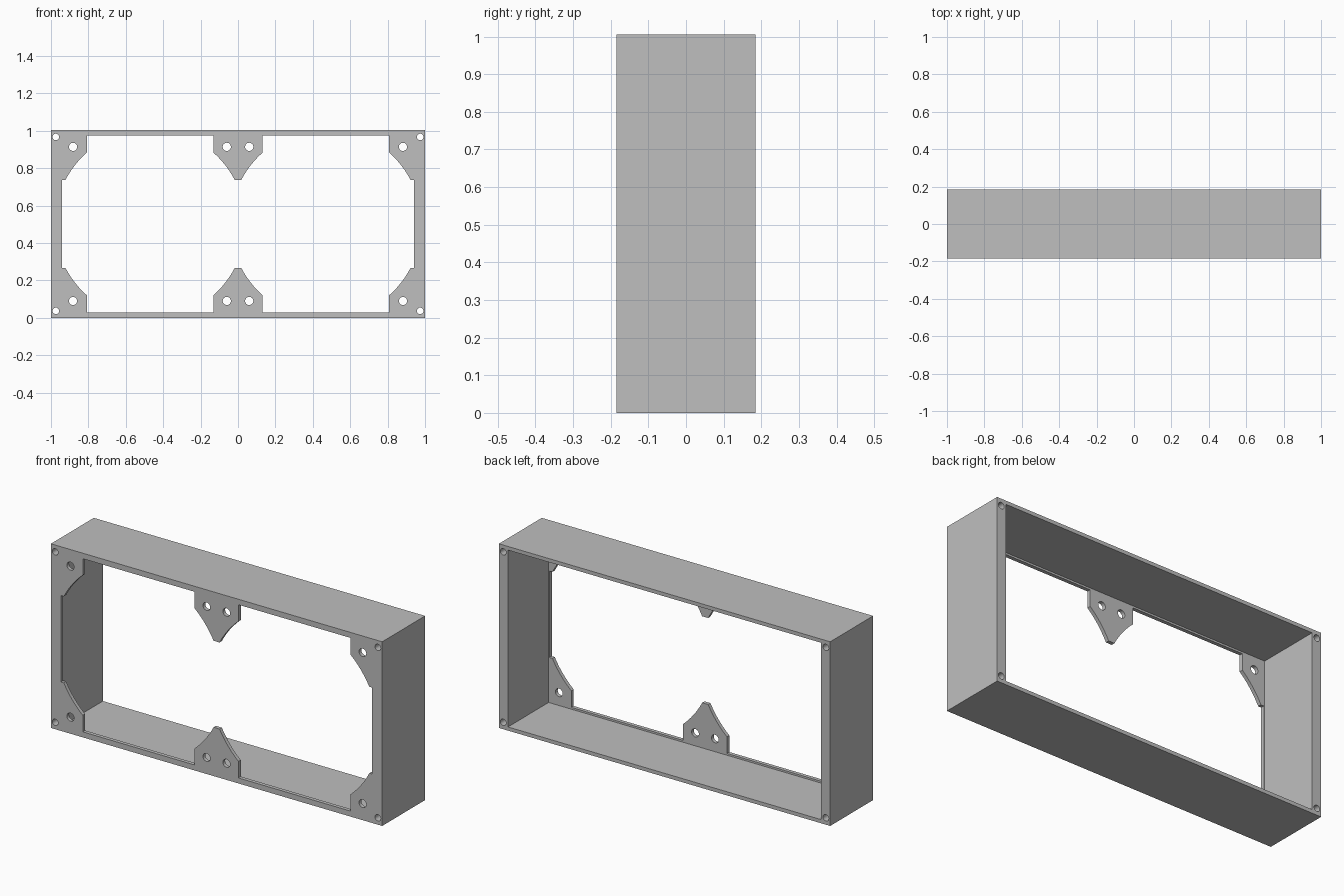
import bpy
import bmesh
from math import sin, cos, radians
from mathutils import Matrix

WIDTH, DEPTH, HEIGHT = 2.0, 0.37, 1.005
MID_Z = HEIGHT / 2
FRONT = -DEPTH / 2
PLATE = 0.02            # thickness of the front plate

if "Cube" in bpy.data.objects:
    bpy.data.objects.remove(bpy.data.objects["Cube"], do_unlink=True)

grey = bpy.data.materials.new("plain grey")
grey.use_nodes = True
colour = (0.52, 0.52, 0.52, 1)
grey.diffuse_color = colour
grey.node_tree.nodes["Principled BSDF"].inputs["Base Color"].default_value = colour


def make_object(name, bm):
    bmesh.ops.recalc_face_normals(bm, faces=bm.faces)
    mesh = bpy.data.meshes.new(name)
    bm.to_mesh(mesh)
    bm.free()
    mesh.materials.append(grey)
    obj = bpy.data.objects.new(name, mesh)
    bpy.context.collection.objects.link(obj)
    return obj


def prism(name, outline, y0, y1):
    """Extrude an (x, z) outline along y; z is measured from mid height."""
    bm = bmesh.new()
    face = bm.faces.new([bm.verts.new((x, y0, MID_Z + z)) for x, z in outline])
    new = bmesh.ops.extrude_face_region(bm, geom=[face])["geom"]
    verts = [v for v in new if isinstance(v, bmesh.types.BMVert)]
    bmesh.ops.translate(bm, verts=verts, vec=(0, y1 - y0, 0))
    return make_object(name, bm)


def rectangle(x, z):
    return [(x, z), (-x, z), (-x, -z), (x, -z)]


def cut(target, cutter):
    mod = target.modifiers.new("cut", 'BOOLEAN')
    mod.operation = 'DIFFERENCE'
    mod.solver = 'EXACT'
    mod.object = cutter
    bpy.context.view_layer.objects.active = target
    bpy.ops.object.modifier_apply(modifier=mod.name)
    bpy.data.objects.remove(cutter, do_unlink=True)


# Outer casing, hollowed from the back
frame = prism("fan_frame", rectangle(WIDTH / 2, MID_Z), FRONT, -FRONT)
cut(frame, prism("cavity", rectangle(0.945, MID_Z - 0.02), FRONT + PLATE, 0.3))

# Front opening: two round-sided bays leaving gussets at corners and middle
BAY_X, RADIUS, STEPS = 0.47, 0.51, 6
quarter = [(BAY_X, 0.236)]
for i in range(STEPS + 1):
    a = 0.481 + (0.847 - 0.481) * i / STEPS
    quarter.append((RADIUS * cos(a), RADIUS * sin(a)))
quarter.append((quarter[-1][0], 0.4725))
right = [(BAY_X + x, z) for x, z in quarter]
right += [(BAY_X - x, z) for x, z in reversed(quarter[1:])]
top = right + [(-x, z) for x, z in reversed(right)]
outline = top + [(x, -z) for x, z in reversed(top)]
cut(frame, prism("opening", outline, -0.3, FRONT + PLATE + 0.05))

# Screw holes: long ones through the corners, short ones through the gussets
bm = bmesh.new()
for x, z, radius in ((0.974, 0.465, 0.0175), (0.882, 0.412, 0.022), (0.06, 0.412, 0.022)):
    for sx in (-1, 1):
        for sz in (-1, 1):
            place = Matrix.Translation((sx * x, 0, MID_Z + sz * z))
            bmesh.ops.create_cone(
                bm, cap_ends=True, segments=24, radius1=radius, radius2=radius,
                depth=0.6, matrix=place @ Matrix.Rotation(radians(90), 4, 'X'))
cut(frame, make_object("screw_holes", bm))

bpy.ops.object.select_all(action='DESELECT')
frame.select_set(True)
bpy.context.view_layer.objects.active = frame
bpy.ops.object.shade_smooth_by_angle(angle=radians(25))
